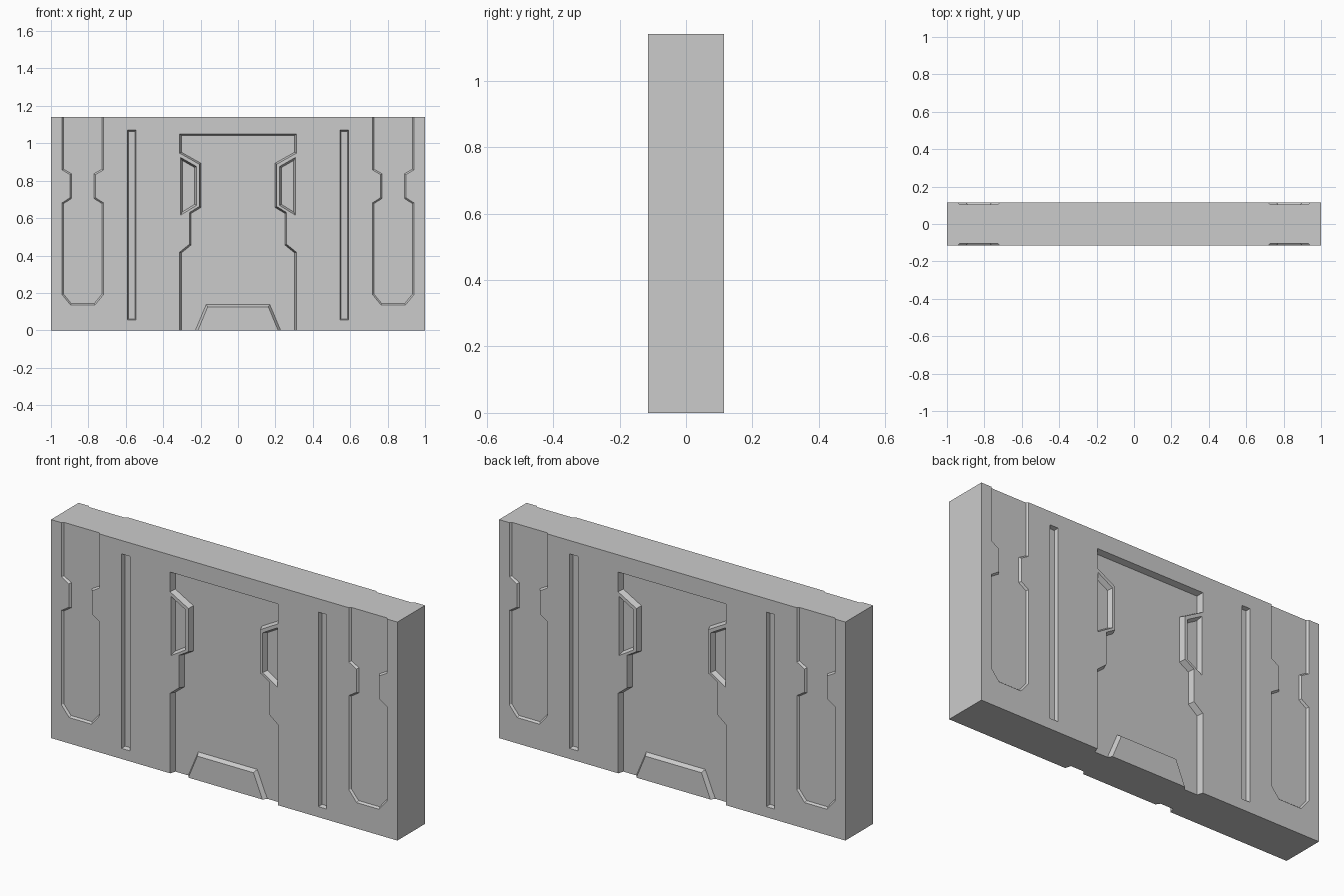
import bpy, bmesh
from mathutils import Vector

if "Cube" in bpy.data.objects:
    bpy.data.objects.remove(bpy.data.objects["Cube"])

W, H, T = 1.0, 1.14, 0.114      # half width, height, half thickness


def inset(pts, d):
    """Mitred inset of a closed outline."""
    n = len(pts)
    area = sum(pts[i][0] * pts[(i + 1) % n][1] - pts[(i + 1) % n][0] * pts[i][1]
               for i in range(n))
    s = 1 if area > 0 else -1
    out = []
    for i in range(n):
        p = Vector(pts[i])
        a = (p - Vector(pts[i - 1])).normalized()
        b = (Vector(pts[(i + 1) % n]) - p).normalized()
        na, nb = Vector((-a.y, a.x)) * s, Vector((-b.y, b.x)) * s
        out.append(tuple(p + (na + nb) * d / (1 + na.dot(nb))))
    return out


def loft(bm, rings):
    """Closed solid through (outline, y) rings."""
    loops = [[bm.verts.new((x, y, z)) for x, z in pts] for pts, y in rings]
    for a, b in zip(loops, loops[1:]):
        for i in range(len(a)):
            j = (i + 1) % len(a)
            bm.faces.new((a[i], a[j], b[j], b[i]))
    bm.faces.new(loops[0])
    bm.faces.new(loops[-1])


def finish(bm, name):
    bmesh.ops.recalc_face_normals(bm, faces=bm.faces)
    me = bpy.data.meshes.new(name)
    bm.to_mesh(me)
    bm.free()
    ob = bpy.data.objects.new(name, me)
    bpy.context.collection.objects.link(ob)
    return ob


def flip(pts):
    return [(-x, z) for x, z in pts]


# Recess outlines (left side of the wall)
half = [(-.94, 1.3), (-.94, .857), (-.897, .832), (-.897, .71), (-.94, .682),
        (-.94, .19), (-.895, .135)]
side_panel = half + [(-1.66 - x, z) for x, z in reversed(half)]
slot = [(-.592, .055), (-.545, .055), (-.545, 1.07), (-.592, 1.07)]
vent = [(-.308, .925), (-.222, .876), (-.222, .668), (-.308, .615)]
door_half = [(-.312, 1.05), (-.312, .947), (-.207, .888), (-.207, .662),
             (-.26, .63), (-.26, .46), (-.312, .418), (-.312, -.1)]
door = door_half + flip(reversed(door_half))

DOOR_D = .03
recesses = [(door, DOOR_D, .009)]
for outline, depth, slope in ((side_panel, .01, .008), (slot, .02, .006), (vent, .025, .01)):
    recesses += [(outline, depth, slope), (flip(outline), depth, slope)]

# Wall slab
bm = bmesh.new()
loft(bm, [([(-W, 0), (W, 0), (W, H), (-W, H)], y) for y in (-T, T)])
wall = finish(bm, "wall")

# Cutter for all recesses, on both faces
bm = bmesh.new()
for s in (-1, 1):
    for outline, depth, slope in recesses:
        loft(bm, [(outline, s * (T + .03)), (outline, s * T),
                  (inset(outline, slope), s * (T - depth))])
cutter = finish(bm, "recess_cutter")
cutter.hide_render = True

mod = wall.modifiers.new("recesses", 'BOOLEAN')
mod.operation, mod.solver, mod.object = 'DIFFERENCE', 'EXACT', cutter
bpy.context.view_layer.update()
cut = bpy.data.meshes.new_from_object(wall.evaluated_get(bpy.context.evaluated_depsgraph_get()))
wall.modifiers.clear()
wall.data = cut
bpy.data.objects.remove(cutter)

# Raised door sills on both faces
base = [(-.228, 0), (-.17, .138), (.17, .138), (.228, 0)]
top = [(-.214, 0), (-.162, .126), (.162, .126), (.214, 0)]
for s, name in ((-1, "front_sill"), (1, "back_sill")):
    bm = bmesh.new()
    loft(bm, [(base, s * (T - DOOR_D)), (top, s * (T - .01))])
    finish(bm, name)
